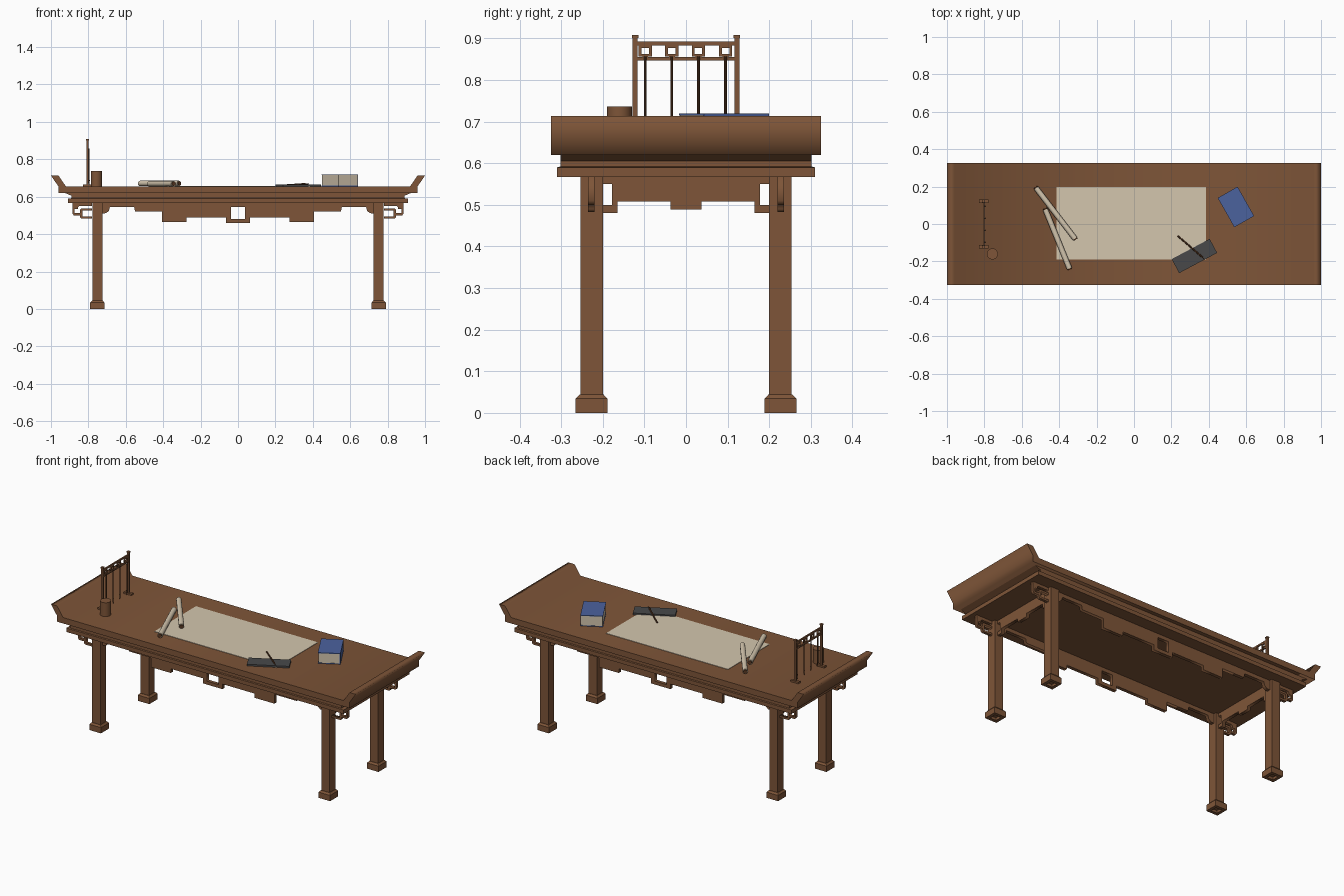
import bpy, bmesh, math
from mathutils import Vector

if "Cube" in bpy.data.objects:
    bpy.data.objects.remove(bpy.data.objects["Cube"])


def material(name, r, g, b):
    lin = lambda c: ((c / 255 + 0.055) / 1.055) ** 2.4
    m = bpy.data.materials.new(name)
    m.diffuse_color = (lin(r), lin(g), lin(b), 1)
    m.use_nodes = True
    m.node_tree.nodes["Principled BSDF"].inputs["Base Color"].default_value = m.diffuse_color
    return m


WOOD = material("brown wood", 126, 85, 56)
DARK = material("dark wood", 88, 56, 34)
PAPER = material("cream paper", 212, 198, 174)
BLUE = material("blue cover", 75, 98, 158)
INK = material("ink stone grey", 72, 73, 74)


def finish(name, bm, mat):
    bmesh.ops.recalc_face_normals(bm, faces=bm.faces)
    me = bpy.data.meshes.new(name)
    bm.to_mesh(me)
    bm.free()
    me.materials.append(mat)
    ob = bpy.data.objects.new(name, me)
    bpy.context.collection.objects.link(ob)
    return ob


def box(name, c, s, mat=WOOD, rot=0):
    bm = bmesh.new()
    bmesh.ops.create_cube(bm, size=1)
    bmesh.ops.scale(bm, vec=s, verts=bm.verts)
    ob = finish(name, bm, mat)
    ob.location = c
    ob.rotation_euler.z = rot
    return ob


def rod(name, a, b, r, mat=WOOD, sides=12, r2=None):
    a, b = Vector(a), Vector(b)
    bm = bmesh.new()
    bmesh.ops.create_cone(bm, cap_ends=True, segments=sides, radius1=r,
                          radius2=r if r2 is None else r2, depth=(b - a).length)
    ob = finish(name, bm, mat)
    ob.location = (a + b) / 2
    ob.rotation_euler = (b - a).to_track_quat('Z', 'Y').to_euler()
    if sides > 8:
        bpy.ops.object.select_all(action='DESELECT')
        ob.select_set(True)
        bpy.context.view_layer.objects.active = ob
        bpy.ops.object.shade_smooth_by_angle(angle=math.radians(40))
    return ob


def stack(name, rings, cx=0, cy=0, mat=WOOD):
    """Rectangular mouldings: rings of (half x, half y, z)."""
    bm = bmesh.new()
    loops = [[bm.verts.new((cx + sx * hx, cy + sy * hy, z))
              for sx, sy in ((-1, -1), (1, -1), (1, 1), (-1, 1))] for hx, hy, z in rings]
    for lo, hi in zip(loops, loops[1:]):
        for i in range(4):
            bm.faces.new((lo[i], lo[(i + 1) % 4], hi[(i + 1) % 4], hi[i]))
    bm.faces.new(loops[0])
    bm.faces.new(loops[-1])
    return finish(name, bm, mat)


def plate(name, outlines, thick, loc, turn=0, mat=WOOD):
    """Upright flat plate cut from outlines (later outlines are holes)."""
    cu = bpy.data.curves.new(name, 'CURVE')
    cu.dimensions, cu.fill_mode, cu.extrude = '2D', 'BOTH', thick / 2
    for pts in outlines:
        sp = cu.splines.new('POLY')
        sp.points.add(len(pts) - 1)
        for p, (u, v) in zip(sp.points, pts):
            p.co = (u, v, 0, 1)
        sp.use_cyclic_u = True
    ob = bpy.data.objects.new(name, cu)
    ob.location, ob.rotation_euler = loc, (math.pi / 2, 0, turn)
    cu.materials.append(mat)
    bpy.context.collection.objects.link(ob)
    bpy.ops.object.select_all(action='DESELECT')
    ob.select_set(True)
    bpy.context.view_layer.objects.active = ob
    bpy.ops.object.convert(target='MESH')
    return bpy.context.object


def mirrored(half):
    return half + [(-u, v) for u, v in reversed(half)]


def rect(u0, u1, v0, v1):
    return [(u0, v0), (u1, v0), (u1, v1), (u0, v1)]


T = 0.655  # table surface height

# Table top with upturned ends, and the moulding below it
plate("table_top", [mirrored([(-.96, .62), (-.96, T), (-1, .713), (-.96, .713), (-.92, T)])
                    [:5] + [(.92, T), (.96, .713), (1, .713), (.96, T), (.96, .62)]],
      .65, (0, 0, 0))
stack("top_moulding", [(.91, .31, .567), (.91, .31, .59), (.89, .302, .592),
                       (.89, .302, .605), (.925, .302, .62)])

# Long aprons with stepped drops and a square window
long_half = [(-.73, .567), (-.73, .51), (-.705, .512), (-.69, .525), (-.685, .545), (-.555, .545),
             (-.55, .52), (-.405, .52), (-.405, .465), (-.275, .465), (-.275, .49),
             (-.064, .49), (-.064, .46)]
# Short aprons with stepped drop and corner brackets
short_half = [(-.2, .567), (-.2, .55), (-.178, .55), (-.178, .50), (-.2, .50), (-.2, .48),
              (-.165, .48), (-.165, .508), (-.037, .508), (-.037, .489)]
for s in (-1, 1):
    plate("long_apron", [mirrored(long_half), rect(-.037, .037, .48, .545)], .02, (0, s * .227, 0))
    plate("short_apron", [mirrored(short_half)], .02, (s * .752, 0, 0), math.pi / 2)

# Legs with hollow block feet, and fretwork brackets outside each leg
fret = [(.78, .567), (.885, .567), (.885, .51), (.878, .5), (.845, .5), (.845, .49), (.838, .483),
        (.78, .483), (.78, .495), (.832, .495), (.832, .525), (.78, .525), (.78, .537),
        (.838, .537), (.845, .53), (.845, .512), (.873, .512), (.873, .533), (.855, .533),
        (.855, .545), (.848, .55), (.78, .55)]
for sx in (-1, 1):
    for sy in (-1, 1):
        x, y = sx * .752, sy * .227
        stack("leg", [(.027, .027, .02), (.027, .027, .57)], x, y)
        stack("foot", [(.02, .02, .015), (.02, .02, 0), (.038, .038, 0), (.038, .038, .034),
                       (.029, .029, .044)], x, y)
        plate("fret_bracket", [[(sx * u, v) for u, v in fret]], .016, (0, sy * .228, 0))

# Brush rack: posts, rails, square rings and hanging brushes
RX = -.804
for s in (-1, 1):
    box("rack_foot", (RX, s * .122, T + .005), (.05, .018, .01))
    box("rack_post", (RX, s * .122, .778), (.012, .012, .25))
    box("rack_cap", (RX, s * .122, .905), (.016, .016, .007))
box("rack_top_rail", (RX, 0, .888), (.008, .235, .009))
box("rack_lower_rail", (RX, 0, .851), (.008, .235, .008))
for y in (-.098, -.034, .03, .095):
    plate("rack_ring", [rect(y - .016, y + .016, .857, .883), rect(y - .009, y + .009, .863, .877)],
          .008, (RX, 0, 0), math.pi / 2)
    box("rack_strut", (RX, y, .855), (.007, .014, .008))
    rod("hanging_brush", (-.796, y, .69), (-.796, y, .857), .0032, DARK, 8)
    rod("brush_hair", (-.796, y, .662), (-.796, y, .69), .001, DARK, 8, .004)

# Brush pot
rod("brush_pot", (-.757, -.16, T), (-.757, -.16, .737), .03, WOOD, 16)

# Paper sheet
box("paper_sheet", (-.015, .004, T + .001), (.8, .39, .003), PAPER)

# Rolled scrolls with wooden rod ends
for a, b in (((-.527, .197, .671), (-.312, -.083, .671)), ((-.476, .083, .669), (-.343, -.243, .669))):
    a, b = Vector(a), Vector(b)
    d = (b - a).normalized()
    rod("scroll_roll", a + d * .006, b - d * .006, .0145, PAPER, 12)
    rod("scroll_rod", a, b, .011, DARK, 12)

# Book: covers, spine and pages
ang = math.radians(29.5)
ux, uy = Vector((math.cos(ang), math.sin(ang), 0)), Vector((-math.sin(ang), math.cos(ang), 0))
bc = Vector((.545, .091, 0))
for z in (T + .002, .717):
    box("book_cover", bc + Vector((0, 0, z)), (.122, .18, .004), BLUE, ang)
box("book_pages", bc - ux * .001 + Vector((0, 0, .686)), (.116, .176, .06), PAPER, ang)
box("book_spine", bc + ux * .059 + Vector((0, 0, .686)), (.004, .18, .062), BLUE, ang)

# Ink slab with a brush resting on it
box("ink_slab", (.323, -.171, T + .005), (.23, .085, .01), INK, math.radians(28))
rod("writing_brush", (.233, -.063, .66), (.35, -.164, .668), .0045, DARK, 8)
rod("writing_brush_tip", (.35, -.164, .668), (.38, -.19, .668), .0055, DARK, 8, .001)
